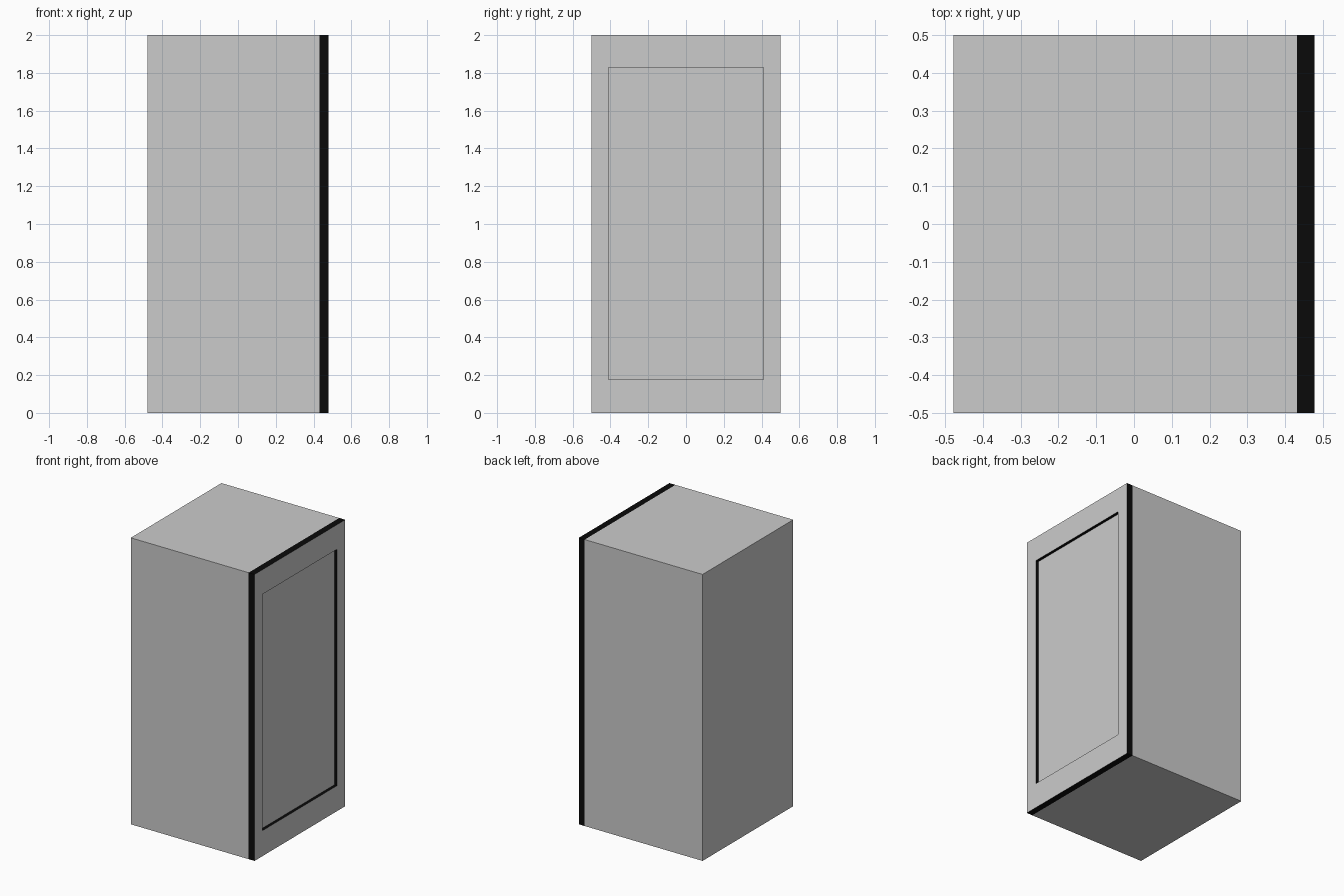
import bpy, bmesh
from mathutils import Vector

if "Cube" in bpy.data.objects:
    bpy.data.objects.remove(bpy.data.objects["Cube"])

HALF_X, HALF_Y, HEIGHT = 0.478, 0.5, 2.0
DOOR_BACK = 0.432
RECESS = 0.021
PANEL_Y, PANEL_LOW, PANEL_HIGH = 0.41, 0.178, 1.828


def new_object(name, bm, materials=()):
    bmesh.ops.recalc_face_normals(bm, faces=bm.faces)
    mesh = bpy.data.meshes.new(name)
    bm.to_mesh(mesh)
    bm.free()
    for m in materials:
        mesh.materials.append(m)
    obj = bpy.data.objects.new(name, mesh)
    bpy.context.collection.objects.link(obj)
    return obj


def box(x0, x1):
    bm = bmesh.new()
    bmesh.ops.create_cube(bm, size=1)
    bmesh.ops.scale(bm, vec=(x1 - x0, 2 * HALF_Y, HEIGHT), verts=bm.verts)
    bmesh.ops.translate(bm, vec=((x0 + x1) / 2, 0, HEIGHT / 2), verts=bm.verts)
    return bm


grey = bpy.data.materials.new("door_grey")
grey.diffuse_color = (0.8, 0.8, 0.8, 1)
grey.use_nodes = True
grey.node_tree.nodes["Principled BSDF"].inputs["Base Color"].default_value = grey.diffuse_color
black = bpy.data.materials.new("black_edge")
black.diffuse_color = (0.003, 0.003, 0.003, 1)
black.use_nodes = True
black.node_tree.nodes["Principled BSDF"].inputs["Base Color"].default_value = black.diffuse_color

# Cabinet body
new_object("cabinet_body", box(-HALF_X, DOOR_BACK))

# Door slab with a shallow recessed panel on its outer face
bm = box(DOOR_BACK, HALF_X)
bm.normal_update()
panel = max(bm.faces, key=lambda f: f.normal.x)
bmesh.ops.inset_region(bm, faces=[panel], thickness=0.1)
for v in panel.verts:
    v.co = Vector((HALF_X,
                   PANEL_Y if v.co.y > 0 else -PANEL_Y,
                   PANEL_HIGH if v.co.z > HEIGHT / 2 else PANEL_LOW))
bmesh.ops.inset_region(bm, faces=[panel], thickness=0)
for v in panel.verts:
    v.co.x -= RECESS

# Black rim and recess walls, grey faces
bm.normal_update()
for f in bm.faces:
    f.material_index = 0 if abs(f.normal.x) > 0.5 else 1
new_object("door", bm, (grey, black))
